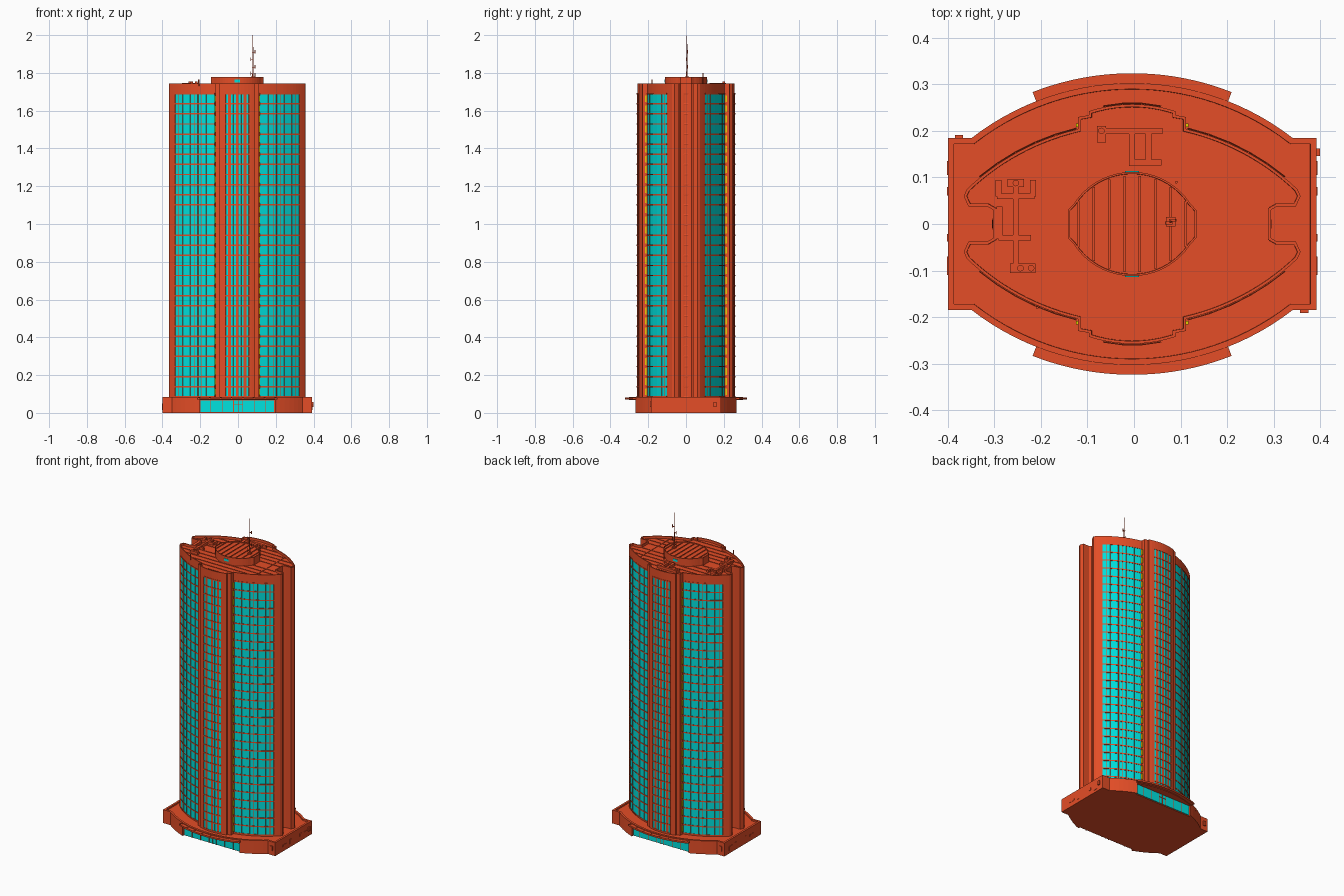
import bpy, bmesh, math
from mathutils import Matrix, Vector

if "Cube" in bpy.data.objects:
    bpy.data.objects.remove(bpy.data.objects["Cube"])


def material(name, rgb):
    m = bpy.data.materials.new(name)
    m.use_nodes = True
    m.diffuse_color = (*rgb, 1)
    m.node_tree.nodes["Principled BSDF"].inputs["Base Color"].default_value = (*rgb, 1)
    return m


ORANGE = material("orange cladding", (0.78, 0.075, 0.02))
GLASS = material("cyan glass", (0.0, 0.76, 0.74))
YELLOW = material("yellow lights", (0.75, 0.65, 0.0))
CENTRE_X = -0.004
FLOORS, Z0, Z1, ROOF = 30, 0.085, 1.69, 1.73


def finish(bm, name, mats):
    me = bpy.data.meshes.new(name)
    bm.to_mesh(me)
    bm.free()
    for m in mats:
        me.materials.append(m)
    ob = bpy.data.objects.new(name, me)
    ob.location.x = CENTRE_X
    bpy.context.collection.objects.link(ob)
    return ob


def arc(radius, cy, a0, a1, n):
    """Points on a circle centred on (0, cy), angle measured from +y."""
    angles = [a0 + (a1 - a0) * i / n for i in range(n + 1)]
    return [(radius * math.sin(a), cy + radius * math.cos(a)) for a in angles]


def turned(points):
    return [(-x, -y) for x, y in points]


def add_prism(bm, outline, z0, z1):
    verts = [bm.verts.new((x, y, z0)) for x, y in outline]
    top = bm.faces.new(verts)
    res = bmesh.ops.extrude_face_region(bm, geom=[top])
    up = [g for g in res["geom"] if isinstance(g, bmesh.types.BMVert)]
    bmesh.ops.translate(bm, vec=(0, 0, z1 - z0), verts=up)
    return [g for g in res["geom"] if isinstance(g, bmesh.types.BMFace)][0]


def prism(name, outline, z0, z1, mat=ORANGE, rim=0.0, sink=0.0):
    """Upright solid, with an optional parapet of width rim around a sunken top."""
    bm = bmesh.new()
    top = add_prism(bm, outline, z0, z1)
    bmesh.ops.recalc_face_normals(bm, faces=bm.faces[:])
    if rim:
        bmesh.ops.inset_region(bm, faces=[top], thickness=rim, use_even_offset=True)
        bmesh.ops.inset_region(bm, faces=[top], thickness=0.0005, depth=-sink)
    return finish(bm, name, [mat])


def add_box(bm, centre, size):
    mat = Matrix.Translation(centre) @ Matrix.Diagonal((*size, 1))
    bmesh.ops.create_cube(bm, size=1, matrix=mat)


def boxes(name, items, mat=ORANGE):
    bm = bmesh.new()
    for centre, size in items:
        add_box(bm, centre, size)
    return finish(bm, name, [mat])


def add_rod(bm, x, y, z0, z1, r0, r1, sides=10):
    bmesh.ops.create_cone(bm, cap_ends=True, segments=sides, radius1=r0, radius2=r1,
                          depth=z1 - z0, matrix=Matrix.Translation((x, y, (z0 + z1) / 2)))


def panel(name, path, levels, frame, fill, ledge=0.0):
    """Window grid: each cell is inset into a frame and a recessed pane."""
    bm = bmesh.new()
    rows = [[bm.verts.new((x, y, z)) for x, y in path] for z in levels]
    cells = [bm.faces.new((lo[i + 1], lo[i], hi[i], hi[i + 1]))
             for lo, hi in zip(rows, rows[1:]) for i in range(len(path) - 1)]
    bm.normal_update()
    bmesh.ops.inset_individual(bm, faces=cells, thickness=frame, depth=-0.0015)
    for f in cells:
        f.material_index = 1
    if ledge:
        out = [(Vector(p) * (1 + ledge / Vector(p).length)).to_tuple() for p in path]
        new = []
        for z in levels:
            before = set(bm.faces)
            add_prism(bm, path + out[::-1], z - 0.0035, z + 0.0035)
            new += [f for f in bm.faces if f not in before]
        bmesh.ops.recalc_face_normals(bm, faces=new)
    return finish(bm, name, [ORANGE, fill])


# Podium: body with flat entrance fronts, projecting roof slab and parapet
PR, PC = 0.563, -0.260
A_CORNER, A_ENTRY = math.asin(0.345 / PR), math.asin(0.2 / PR)
side_arc = arc(PR, PC, A_ENTRY, A_CORNER, 6)
body = [(0.2, 0.252)] + side_arc + [(0.396, 0.185)]
body = [(-x, y) for x, y in body[::-1]] + body
prism("podium_body", body + turned(body), 0, 0.067)
slab = [(-0.396, 0.185)] + arc(PR, PC, -A_CORNER, A_CORNER, 28) + [(0.396, 0.185)]
prism("podium_roof", slab + turned(slab), 0.067, 0.085, rim=0.013, sink=0.009)

# Entrances: canopy with joints, glazing and door frame on both long sides
canopy = arc(PR - 0.005, PC, -0.375, 0.375, 20) + arc(PR + 0.021, PC, 0.375, -0.375, 20)
for side, flip in (("back", 1), ("front", -1)):
    prism(side + "_canopy", canopy if flip > 0 else turned(canopy), 0.07, 0.08)
    bm = bmesh.new()
    for i in range(8):
        a = -0.36 + 0.72 * i / 7
        r = PR + 0.01
        m = (Matrix.Translation((flip * r * math.sin(a), flip * (PC + r * math.cos(a)), 0.076))
             @ Matrix.Rotation(-a, 4, "Z") @ Matrix.Diagonal((0.004, 0.02, 0.012, 1)))
        bmesh.ops.create_cube(bm, size=1, matrix=m)
    finish(bm, side + "_canopy_ribs", [ORANGE])
    boxes(side + "_entrance_glass", [((0, flip * 0.254, 0.035), (0.39, 0.006, 0.062))], GLASS)
    bars = [((x, flip * 0.256, 0.034), (0.003, 0.006, 0.064))
            for x in (-0.14, -0.08, -0.02, 0.005, 0.03, 0.09, 0.15)]
    bars.append(((0.005, flip * 0.256, 0.045), (0.05, 0.006, 0.003)))
    boxes(side + "_entrance_frames", bars)

# Service doors and vents on the podium ends
vents = [((sx * 0.396, y, z), (0.004, w, h)) for sx in (-1, 1) for y, z, w, h in
         ((-0.09, 0.035, 0.04, 0.012), (-0.03, 0.035, 0.016, 0.03), (0.07, 0.04, 0.018, 0.018),
          (0.12, 0.03, 0.03, 0.03))]
vents += [((0.399, 0.154, 0.045), (0.01, 0.016, 0.025)), ((0.37, -0.187, 0.045), (0.018, 0.008, 0.03)),
          ((-0.372, 0.187, 0.045), (0.018, 0.008, 0.03))]
boxes("podium_vents", vents)

# Tower: lens plan with stepped central bays and a notch at each end
TR, TC = 0.514, -0.2966
BR, BC = 0.296, -0.0385
A_IN, A_WIN, A_TIP = (math.asin(x / TR) for x in (0.116, 0.327, 0.355))
A_BAY = math.asin(0.093 / BR)
half = [(0.093, 0.234), (0.116, 0.23)] + arc(TR, TC, A_IN, A_TIP, 14)
half += [(0.362, 0.06), (0.352, 0.038), (0.312, 0.038), (0.298, 0.03)]
bay = arc(BR, BC, -A_BAY, A_BAY, 10)
upper = [(-x, y) for x, y in half[::-1]] + bay + half
prism("tower_body", upper + turned(upper), 0.07, 1.745, rim=0.006, sink=1.745 - ROOF)

# Window walls
levels = [Z0 + (Z1 - Z0) * i / FLOORS for i in range(FLOORS + 1)]
a_pane = math.asin(0.062 / BR)
walls = {"right_wing": arc(TR + 0.002, TC, A_IN + 0.005, A_WIN, 5),
         "left_wing": arc(TR + 0.002, TC, -A_WIN, -A_IN - 0.005, 5),
         "bay": arc(BR + 0.002, BC, -a_pane, a_pane, 3)}
for name, path in walls.items():
    panel("back_" + name + "_windows", path, levels, 0.0025, GLASS, 0.002)
    panel("front_" + name + "_windows", turned(path), levels, 0.0025, GLASS, 0.002)

# Stair panels inside the end notches
stair = [(0.301, 0.013), (0.301, -0.013)]
panel("left_stair_panels", stair, levels, 0.007, ORANGE)
panel("right_stair_panels", turned(stair), levels, 0.007, ORANGE)

# Light strips beside the bays, one lamp per floor
boxes("bay_lights", [((sx * 0.118, sy * 0.212, z + 0.027), (0.006, 0.008, 0.036))
                     for sx in (-1, 1) for sy in (-1, 1) for z in levels[:-1]], YELLOW)

# Roof seams, clipped to the lens plan
seams = []
for y in (0.035, 0.075, 0.113, 0.15, 0.187, 0.225):
    reach = 0.1 if y > 0.2 else math.sqrt(TR ** 2 - (y - TC) ** 2) - 0.012
    reach = min(reach, 0.29 if y < 0.04 else 0.34)
    seams += [((0, s * y, ROOF), (2 * reach, 0.003, 0.006)) for s in (-1, 1)]
seams.append(((0.226, 0, ROOF), (0.003, 0.3, 0.006)))
boxes("roof_seams", seams)

# Penthouse: truncated lens with a ribbed top
penthouse = [(-0.138, 0.03)] + arc(0.149, -0.037, -1.0, 1.0, 18) + [(0.138, 0.03)]
prism("penthouse", penthouse + turned(penthouse), ROOF, 1.779, rim=0.004, sink=0.005)
ribs = []
for i in range(-3, 5):
    x = (i - 0.5) * 0.033
    ribs.append(((x, 0, 1.775), (0.005, 2 * (math.sqrt(0.149 ** 2 - x * x) - 0.045), 0.006)))
boxes("penthouse_ribs", ribs)
boxes("penthouse_windows", [((0, s * 0.112, 1.757), (0.03, 0.004, 0.014)) for s in (-1, 1)], GLASS)

# Rooftop ducts and fans
DUCTS = ((0, 0.2, 0.13, 0.013), (0, 0.165, 0.013, 0.08), (0.03, 0.132, 0.066, 0.013),
         (0.035, 0.165, 0.013, 0.075), (-0.066, 0.193, 0.02, 0.036),
         (-0.25, -0.003, 0.012, 0.19), (-0.25, 0.06, 0.08, 0.012), (-0.287, 0.077, 0.013, 0.035),
         (-0.213, 0.077, 0.013, 0.035), (-0.285, 0.003, 0.012, 0.07),
         (-0.252, -0.03, 0.07, 0.012), (-0.235, -0.095, 0.054, 0.02), (-0.25, 0.088, 0.035, 0.018))
boxes("roof_ducts", [((x, y, ROOF + 0.008), (w, d, 0.016)) for x, y, w, d in DUCTS])
bm = bmesh.new()
for x, y in ((-0.066, 0.2), (-0.25, 0.088), (-0.24, -0.095), (-0.217, -0.095)):
    add_rod(bm, x, y, ROOF + 0.01, ROOF + 0.025, 0.007, 0.007, 12)
add_rod(bm, -0.204, -0.18, ROOF, 1.765, 0.003, 0.003)
add_rod(bm, 0.095, 0.09, ROOF, 1.8, 0.003, 0.003)
finish(bm, "roof_fans", [ORANGE])

# Antenna mast with cross arms and small aerials
bm = bmesh.new()
MX, MY = 0.083, 0.005
add_rod(bm, MX, MY, 1.77, 1.86, 0.004, 0.003)
add_rod(bm, MX, MY, 1.86, 2.0, 0.0028, 0.001)
for i, z in enumerate((1.795, 1.83, 1.87, 1.91)):
    s = 1 if i % 2 else -1
    add_box(bm, (MX + s * 0.004, MY + s * 0.003, z), (0.016, 0.006, 0.003))
    add_rod(bm, MX + s * 0.011, MY + s * 0.003, z - 0.008, z + 0.012, 0.002, 0.002, 6)
add_box(bm, (MX, MY, 1.778), (0.02, 0.02, 0.008))
finish(bm, "antenna_mast", [ORANGE])
